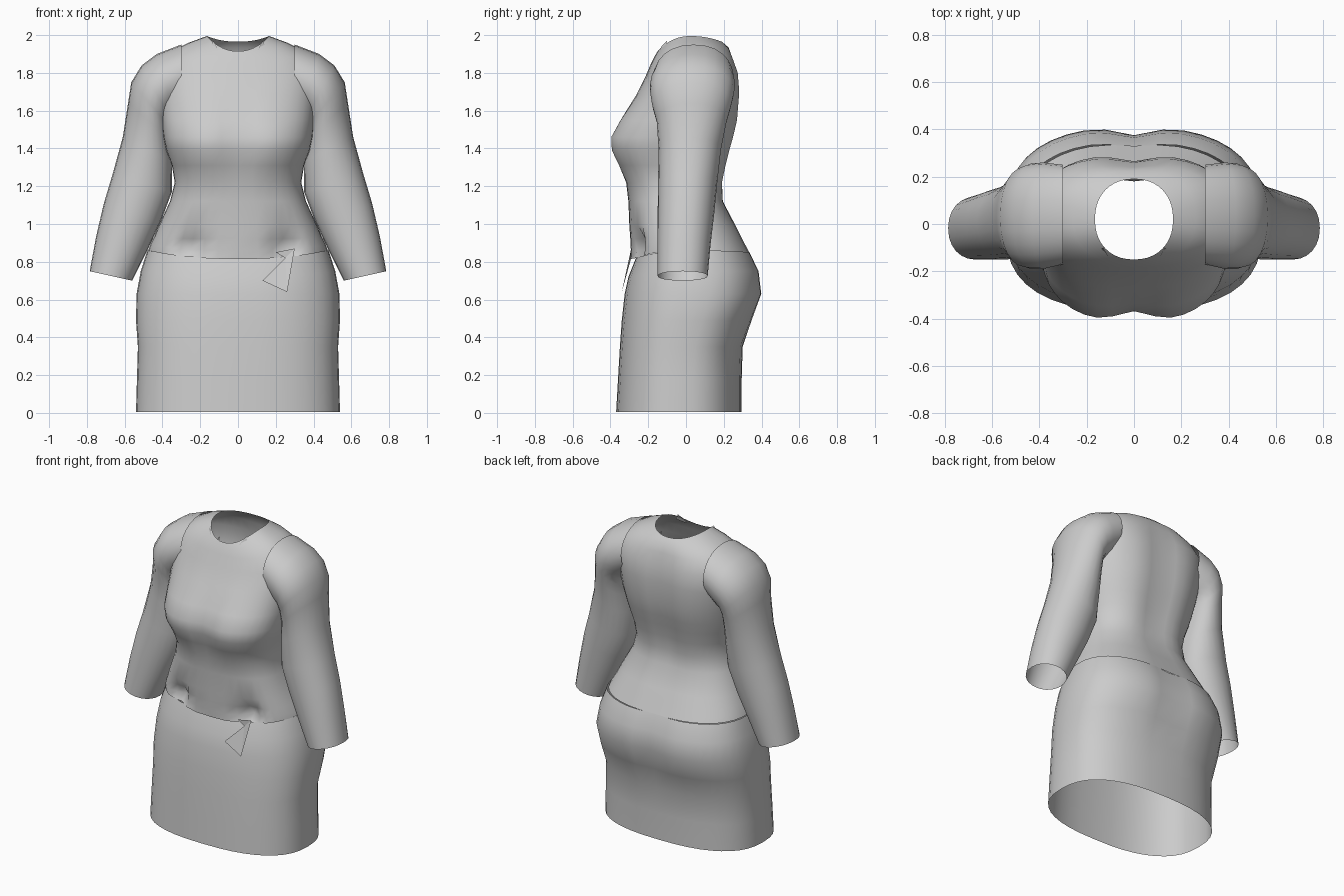
import bpy, bmesh, math

cloth = bpy.data.materials.new("light_grey_cloth")
cloth.diffuse_color = (0.6, 0.6, 0.6, 1)


def make_object(name, verts, faces, smooth=True):
    mesh = bpy.data.meshes.new(name)
    mesh.from_pydata(verts, [], faces)
    bm = bmesh.new()
    bm.from_mesh(mesh)
    bmesh.ops.recalc_face_normals(bm, faces=bm.faces)
    bm.to_mesh(mesh)
    bm.free()
    mesh.materials.append(cloth)
    for p in mesh.polygons:
        p.use_smooth = smooth
    obj = bpy.data.objects.new(name, mesh)
    bpy.context.collection.objects.link(obj)
    return obj


def loft(name, rings):
    n = len(rings[0])
    verts = [v for r in rings for v in r]
    faces = [(i * n + j, i * n + (j + 1) % n, (i + 1) * n + (j + 1) % n, (i + 1) * n + j)
             for i in range(len(rings) - 1) for j in range(n)]
    return make_object(name, verts, faces)


def spow(v, e):
    return math.copysign(abs(v) ** e, v)


def body_ring(w, yf, yb, zf, zs, zb, dip_f=0, dip_b=0, e=2.5, n=40):
    """Cross-section whose front, side and back can lie at different heights."""
    ring = []
    mid, depth = (yf + yb) / 2, (yb - yf) / 2
    for i in range(n):
        t = 2 * math.pi * i / n
        c, s = math.cos(t), math.sin(t)
        x = w * spow(c, 2 / e)
        y = mid + depth * spow(s, 2 / e)
        groove = math.exp(-(x / 0.1) ** 2)
        y += groove * (dip_f if s < 0 else -dip_b) * abs(s)
        z = zs + ((zf if s < 0 else zb) - zs) * s * s
        ring.append((x, y, z))
    return ring


# Skirt: open tube with full hips and seat
skirt = [
    # width, front, back, z front, z side, z back, front groove, back groove
    (0.54, -0.37, 0.295, 0.005, 0.005, 0.005, 0, 0),
    (0.535, -0.36, 0.295, 0.18, 0.18, 0.18, 0, 0),
    (0.53, -0.35, 0.30, 0.35, 0.35, 0.35, 0, 0),
    (0.54, -0.34, 0.355, 0.49, 0.49, 0.49, 0, 0.02),
    (0.537, -0.325, 0.41, 0.63, 0.63, 0.63, 0, 0.035),
    (0.515, -0.305, 0.395, 0.72, 0.75, 0.75, 0, 0.03),
    (0.48, -0.265, 0.345, 0.82, 0.86, 0.85, 0, 0.02),
]
loft("skirt", [body_ring(*r) for r in skirt])

# Bodice: open tube from the waist seam to the neckline
bodice = [
    (0.475, -0.29, 0.34, 0.815, 0.86, 0.85, 0, 0.01),
    (0.465, -0.292, 0.32, 0.86, 0.89, 0.89, 0, 0.01),
    (0.445, -0.295, 0.30, 0.92, 0.93, 0.93, 0, 0.01),
    (0.42, -0.30, 0.27, 0.99, 0.99, 0.99, 0, 0.01),
    (0.36, -0.305, 0.205, 1.12, 1.12, 1.12, 0, 0.015),
    (0.335, -0.325, 0.205, 1.22, 1.22, 1.22, 0.01, 0.025),
    (0.35, -0.37, 0.225, 1.31, 1.31, 1.31, 0.03, 0.03),
    (0.38, -0.41, 0.245, 1.39, 1.39, 1.39, 0.045, 0.03),
    (0.395, -0.413, 0.265, 1.46, 1.46, 1.46, 0.045, 0.03),
    (0.405, -0.36, 0.285, 1.55, 1.55, 1.55, 0.025, 0.03),
    (0.42, -0.27, 0.295, 1.68, 1.69, 1.70, 0.005, 0.03),
    (0.425, -0.215, 0.285, 1.78, 1.82, 1.80, 0, 0.025),
    (0.36, -0.185, 0.255, 1.85, 1.91, 1.88, 0, 0.015),
    (0.26, -0.165, 0.225, 1.89, 1.96, 1.935, 0, 0),
    (0.165, -0.15, 0.19, 1.915, 1.995, 1.965, 0, 0, 2.2),
]
top = loft("bodice", [body_ring(*r) for r in bodice])

# Pinched dents in the cloth beside the waist seam
for v in top.data.vertices:
    if v.co.y < 0:
        d2 = ((abs(v.co.x) - 0.25) / 0.06) ** 2 + ((v.co.z - 0.88) / 0.06) ** 2
        v.co.y += 0.09 * math.exp(-d2)


# Sleeves: tilted rings from the cuff up over the shoulder
sleeve = [
    # outer x, z, inner x, z, front y, back y
    (0.785, 0.75, 0.56, 0.70, -0.15, 0.115),
    (0.752, 0.93, 0.485, 0.85, -0.15, 0.13),
    (0.71, 1.11, 0.41, 1.01, -0.15, 0.15),
    (0.665, 1.26, 0.35, 1.17, -0.148, 0.165),
    (0.61, 1.46, 0.35, 1.33, -0.145, 0.185),
    (0.582, 1.64, 0.36, 1.45, -0.155, 0.215),
    (0.565, 1.75, 0.365, 1.52, -0.18, 0.24),
    (0.51, 1.84, 0.36, 1.56, -0.19, 0.255),
    (0.43, 1.90, 0.34, 1.58, -0.19, 0.26),
    (0.30, 1.95, 0.30, 1.62, -0.17, 0.25),
]


def sleeve_ring(side, xo, zo, xi, zi, yf, yb, n=24):
    ring = []
    for i in range(n):
        t = 2 * math.pi * i / n
        k = 0.5 + 0.5 * math.cos(t)
        ring.append((side * (xi + (xo - xi) * k),
                     (yf + yb) / 2 + (yb - yf) / 2 * spow(math.sin(t), 0.9),
                     zi + (zo - zi) * k))
    return ring


for side, label in ((-1, "left"), (1, "right")):
    loft(label + "_sleeve", [sleeve_ring(side, *r) for r in sleeve])
    # Ragged collar corner
    make_object(label + "_collar_tab",
                [(side * 0.10, -0.15, 1.90), (side * 0.15, -0.11, 1.93),
                 (side * 0.13, -0.10, 1.97), (side * 0.115, -0.13, 1.94)],
                [(0, 1, 2, 3)], False)

# Turned-out fold of the skirt at one side of the waist
make_object("waist_fold",
            [(0.13, -0.325, 0.70), (0.26, -0.34, 0.64), (0.30, -0.29, 0.87),
             (0.25, -0.29, 0.82), (0.20, -0.29, 0.85)],
            [(0, 1, 3), (1, 2, 3), (2, 4, 3)], False)
